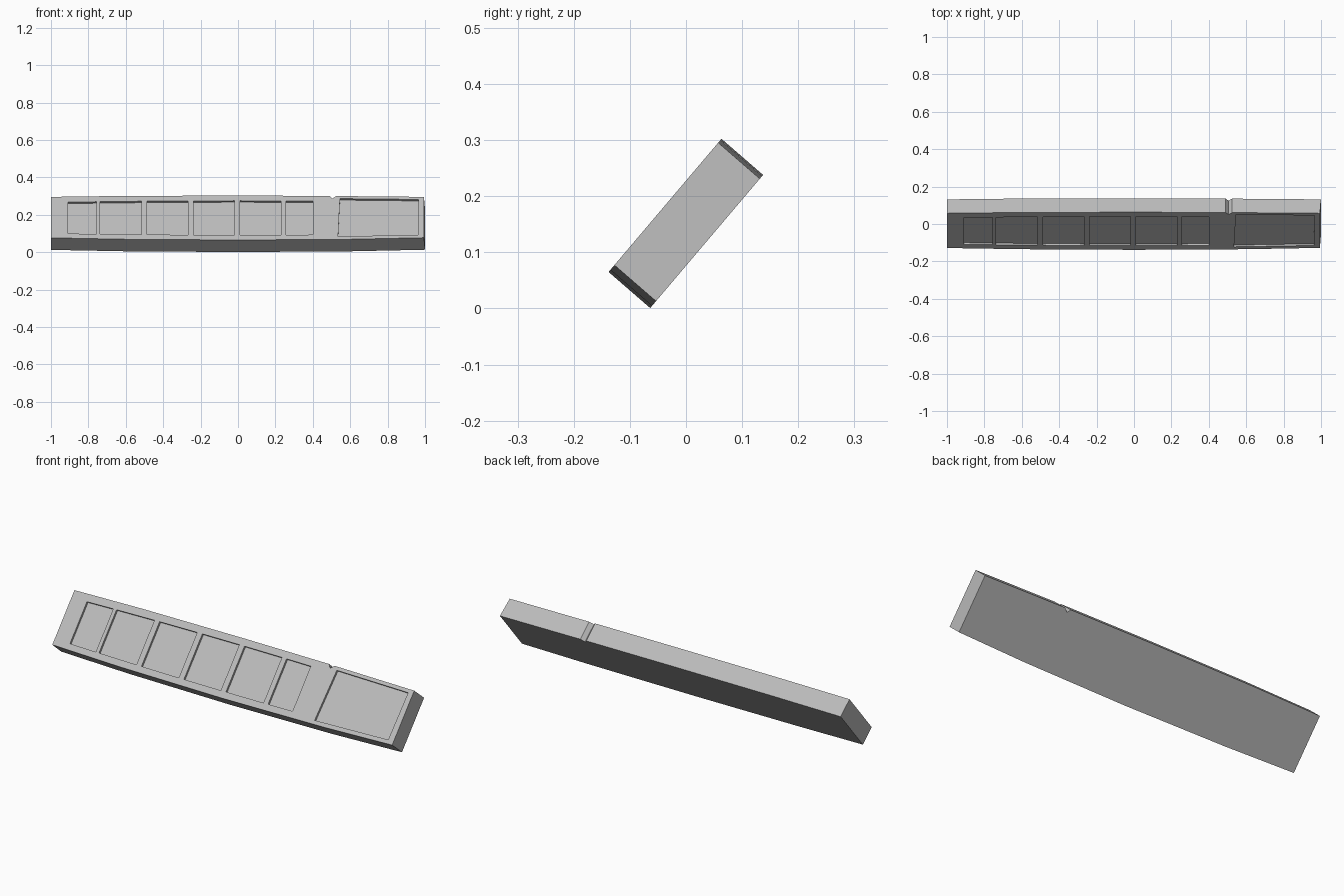
import bpy, bmesh
from mathutils import Vector

cube = bpy.data.objects.get("Cube")
if cube:
    bpy.data.objects.remove(cube, do_unlink=True)

# Leaning frame: U runs up the slab, D runs from its front face to its back
ORIGIN = Vector((0, -0.138, 0.065))
U = Vector((0, 0.647, 0.763))
D = Vector((0, 0.757, -0.656))
THICK = 0.098
RECESS = 0.012

grey = bpy.data.materials.new("mid grey")
grey.use_nodes = True
grey.diffuse_color = (0.5, 0.5, 0.5, 1)
bsdf = next(n for n in grey.node_tree.nodes if n.type == 'BSDF_PRINCIPLED')
bsdf.inputs["Base Color"].default_value = (0.5, 0.5, 0.5, 1)


def place(x, u, d):
    return ORIGIN + Vector((x, 0, 0)) + U * u + D * d


def add_prism(bm, outline, d0, d1, end_slant=0):
    """Extrude an (x, u) outline from depth d0 to depth d1."""
    front = [bm.verts.new(place(x - (end_slant if x > 0.99 else 0), u, d0)) for x, u in outline]
    back = [bm.verts.new(place(x, u, d1)) for x, u in outline]
    bm.faces.new(front)
    bm.faces.new(back[::-1])
    n = len(outline)
    for i in range(n):
        j = (i + 1) % n
        bm.faces.new((front[j], front[i], back[i], back[j]))


def make_object(name, bm):
    bmesh.ops.recalc_face_normals(bm, faces=bm.faces)
    mesh = bpy.data.meshes.new(name)
    bm.to_mesh(mesh)
    bm.free()
    mesh.materials.append(grey)
    obj = bpy.data.objects.new(name, mesh)
    bpy.context.collection.objects.link(obj)
    return obj


# Slab with gently bowed long edges and a small notch in the top edge
lower = [(-1, 0.015), (-0.6, 0.005), (0, 0), (0.6, 0.005), (1, 0.016)]
upper = [(1, 0.302), (0.525, 0.308), (0.505, 0.291), (0.49, 0.309),
         (0, 0.311), (-0.6, 0.309), (-1, 0.302)]
bm = bmesh.new()
add_prism(bm, lower + upper, 0, THICK, 0.006)
slab = make_object("slab", bm)

# Recessed panels: a row of six and one large panel
panels = [(-0.91, -0.757), (-0.738, -0.517), (-0.487, -0.267),
          (-0.237, -0.02), (0.01, 0.23), (0.257, 0.4)]
bm = bmesh.new()
for x0, x1 in panels:
    bow0, bow1 = 0.012 * x0 * x0, 0.012 * x1 * x1
    add_prism(bm, [(x0, 0.035 + bow0), (x1, 0.035 + bow1),
                   (x1, 0.275 - bow1), (x0, 0.275 - bow0)], -0.02, RECESS)
add_prism(bm, [(0.535, 0.025), (0.962, 0.036), (0.966, 0.284), (0.545, 0.29)], -0.02, RECESS)
cutter = make_object("panel_cutter", bm)
cutter.hide_render = True

# Cut the recesses, then discard the cutter
cut = slab.modifiers.new("panel recesses", 'BOOLEAN')
cut.operation = 'DIFFERENCE'
cut.solver = 'EXACT'
cut.object = cutter
bpy.context.view_layer.objects.active = slab
slab.select_set(True)
bpy.ops.object.modifier_apply(modifier=cut.name)
bpy.data.objects.remove(cutter, do_unlink=True)
